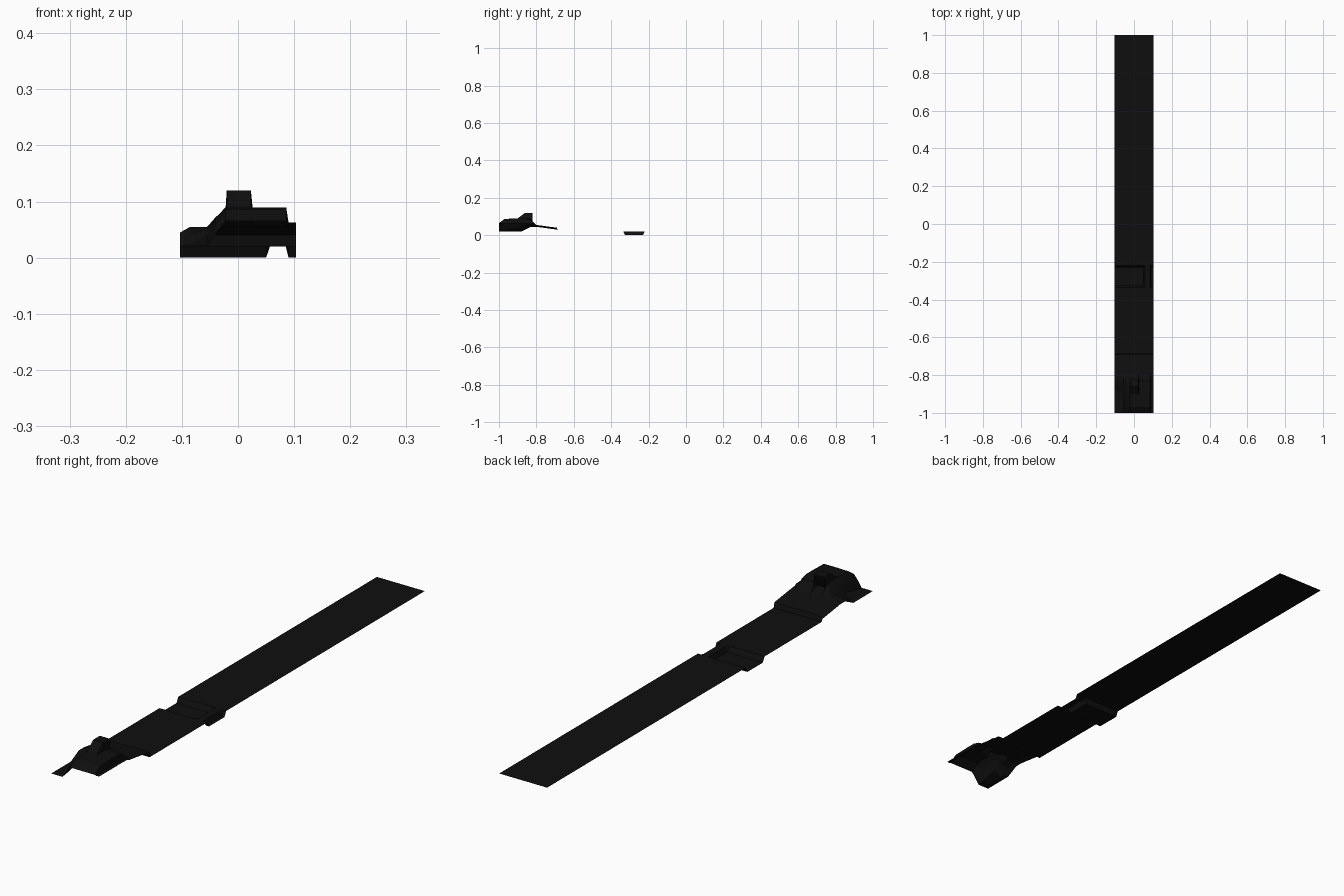
import bpy, bmesh

BASE = 0.02      # level of the flat ground
W = 0.103        # half width of the strip

mat = bpy.data.materials.new("near_black_rock")
mat.diffuse_color = (0.0045, 0.0045, 0.0045, 1)


def sheet(name, rows):
    """Single-skin surface through rows of (x, y, z) points."""
    bm = bmesh.new()
    vs = [[bm.verts.new(p) for p in row] for row in rows]
    for a, b in zip(vs, vs[1:]):
        for i in range(len(a) - 1):
            bm.faces.new((a[i], a[i + 1], b[i + 1], b[i]))
    bmesh.ops.remove_doubles(bm, verts=bm.verts, dist=1e-5)
    bm.normal_update()
    me = bpy.data.meshes.new(name)
    bm.to_mesh(me)
    bm.free()
    me.materials.append(mat)
    ob = bpy.data.objects.new(name, me)
    bpy.context.collection.objects.link(ob)
    return ob


# flat ground with a sunken pit that runs off both long edges
xs = (-W, 0.050, 0.057, 0.085, 0.090, W)
deep_cols = (True, True, False, False, True, True)
ys = (-0.69, -0.335, -0.325, -0.23, -0.22, 1.0)
deep_rows = (False, False, True, True, False, False)
sheet("ground_with_pit",
      [[(x, y, 0.0 if dc and dr else BASE) for x, dc in zip(xs, deep_cols)]
       for y, dr in zip(ys, deep_rows)])

# rock ledge: cross-sections from the front end back to the step at y = -0.69
cx = (-W, -0.085, -0.055, -0.04, -0.022, -0.020, 0.023, 0.026, 0.086, 0.090, W)
sections = (
    (-1.00, (.020, .020, .020, .043, .065, .065, .065, .065, .065, .063, .063)),
    (-0.97, (.020, .020, .024, .060, .085, .086, .087, .087, .087, .063, .063)),
    (-0.90, (.020, .020, .040, .070, .088, .090, .090, .089, .089, .063, .063)),
    (-0.88, (.020, .026, .050, .070, .089, .105, .105, .089, .089, .063, .063)),
    (-0.86, (.030, .040, .053, .071, .090, .120, .120, .089, .089, .063, .063)),
    (-0.83, (.045, .054, .055, .072, .088, .120, .120, .088, .080, .062, .062)),
)
rows = [[(x, y, z) for x, z in zip(cx, zs)] for y, zs in sections]
# overhanging lip of the top block, then its undercut face
rows.append([(x, -0.82, z) for x, z in zip(
    cx, (.045, .055, .055, .070, .075, .120, .120, .075, .070, .060, .060))])
rows.append([(x, -0.84 if 4 < i < 7 else -0.815, z) for i, (x, z) in enumerate(zip(
    cx, (.045, .055, .055, .062, .068, .070, .070, .068, .066, .058, .056)))])
# gentle ramp down and the small drop to the ground
ramp = (.030, .038) + (.040,) * 9
rows.append([(x, -0.80, min(z + 0.015, .055)) for x, z in zip(cx, ramp)])
rows.append([(x, -0.69, z) for x, z in zip(cx, ramp)])
rows.append([(x, -0.685, BASE) for x in cx])
sheet("rock_ledge", rows)
